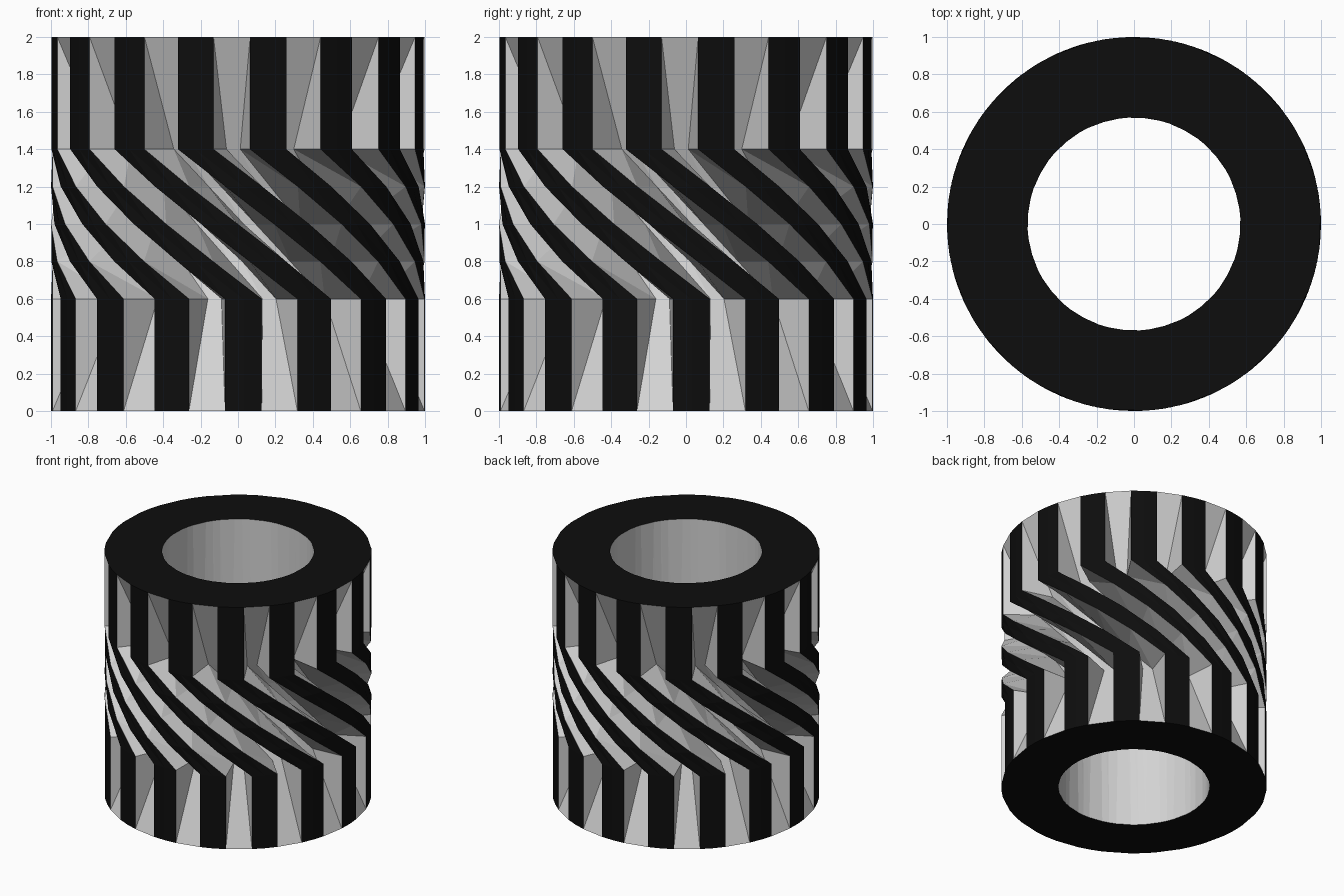
import bpy, bmesh, math
from mathutils import Vector

if "Cube" in bpy.data.objects:
    bpy.data.objects.remove(bpy.data.objects["Cube"])

COUNT = 16                      # number of ridges
PITCH = 360 / COUNT
HALF = PITCH / 4                # half the angular width of a ridge
R_OUT, R_FLOOR, R_HOLE = 1.0, 0.75, 0.57
Z_LOW, Z_HIGH = 0.6, 1.4        # the ridges twist between these heights
START, TWIST = 9.35, 59.8       # ridge angle at the top, twist going down
STEPS = 4


def material(name, value):
    m = bpy.data.materials.new(name)
    m.diffuse_color = (value, value, value, 1)
    m.use_nodes = True
    m.node_tree.nodes["Principled BSDF"].inputs["Base Color"].default_value = m.diffuse_color
    return m


def point(radius, degrees, z):
    a = math.radians(degrees - 90)
    return Vector((radius * math.cos(a), radius * math.sin(a), z))


def floor_point(offset, t):
    """Groove floor runs straight from the lower bend to the upper bend."""
    low = point(R_FLOOR, START + TWIST + offset, Z_LOW)
    high = point(R_FLOOR, START + offset, Z_HIGH)
    return low.lerp(high, t)


def outer_row(z, t, is_end):
    """One ring: three ridge points and two groove floor points per sector."""
    row = []
    for i in range(COUNT):
        base = i * PITCH
        a = START + TWIST * (1 - t) + base
        row += [point(R_OUT, a + o, z) for o in (-HALF, 0, HALF)]
        for side in (-1, 1):
            if is_end:          # grooves run out to the rim
                row.append(point(R_OUT, a + PITCH / 2 + side * HALF, z))
            else:
                row.append(floor_point(base + PITCH / 2 + side * HALF / 2, t))
    return row


def hole_row(z):
    row = []
    for i in range(COUNT):
        a = START + i * PITCH
        row += [point(R_HOLE, a + o, z)
                for o in (-HALF, 0, HALF, HALF, PITCH - HALF)]
    return row


# Closed loop of rings: outer surface upward, then hole back down
rows = [outer_row(0, 0, True)]
for s in range(STEPS + 1):
    t = s / STEPS
    rows.append(outer_row(Z_LOW + (Z_HIGH - Z_LOW) * t, t, False))
rows.append(outer_row(2, 1, True))
top = len(rows) - 1
rows.append(hole_row(2))
# lower hole ring follows the lower ridge angles
rows.append([point(R_HOLE, START + TWIST + i * PITCH + o, 0)
             for i in range(COUNT)
             for o in (-HALF, 0, HALF, HALF, PITCH - HALF)])

bm = bmesh.new()
rings = [[bm.verts.new(p) for p in row] for row in rows]
n = len(rings[0])


def bridge(lower, upper, rule, shift=0):
    for j in range(n):
        k = (j + 1) % n
        f = bm.faces.new((lower[j], lower[k],
                          upper[(k + shift) % n], upper[(j + shift) % n]))
        f.material_index = rule(j)


# Ridges are black, groove faces are grey
for r in range(top):
    bridge(rings[r], rings[r + 1], lambda j: 0 if j % 5 < 2 else 1)
bridge(rings[top], rings[top + 1], lambda j: 0)           # top rim
bridge(rings[top + 2], rings[0], lambda j: 0)             # bottom rim
# hole wall: shift sectors so the faces stay nearly vertical
bridge(rings[top + 1], rings[top + 2], lambda j: 1, -5 * round(TWIST / PITCH))

bmesh.ops.remove_doubles(bm, verts=bm.verts, dist=0.0005)
quads = [f for f in bm.faces if len(f.verts) > 3]
bmesh.ops.triangulate(bm, faces=quads)
bmesh.ops.recalc_face_normals(bm, faces=bm.faces)

mesh = bpy.data.meshes.new("grooved_roller")
bm.to_mesh(mesh)
bm.free()
mesh.materials.append(material("black", 0.004))
mesh.materials.append(material("light grey", 0.65))
roller = bpy.data.objects.new("grooved_roller", mesh)
bpy.context.collection.objects.link(roller)
